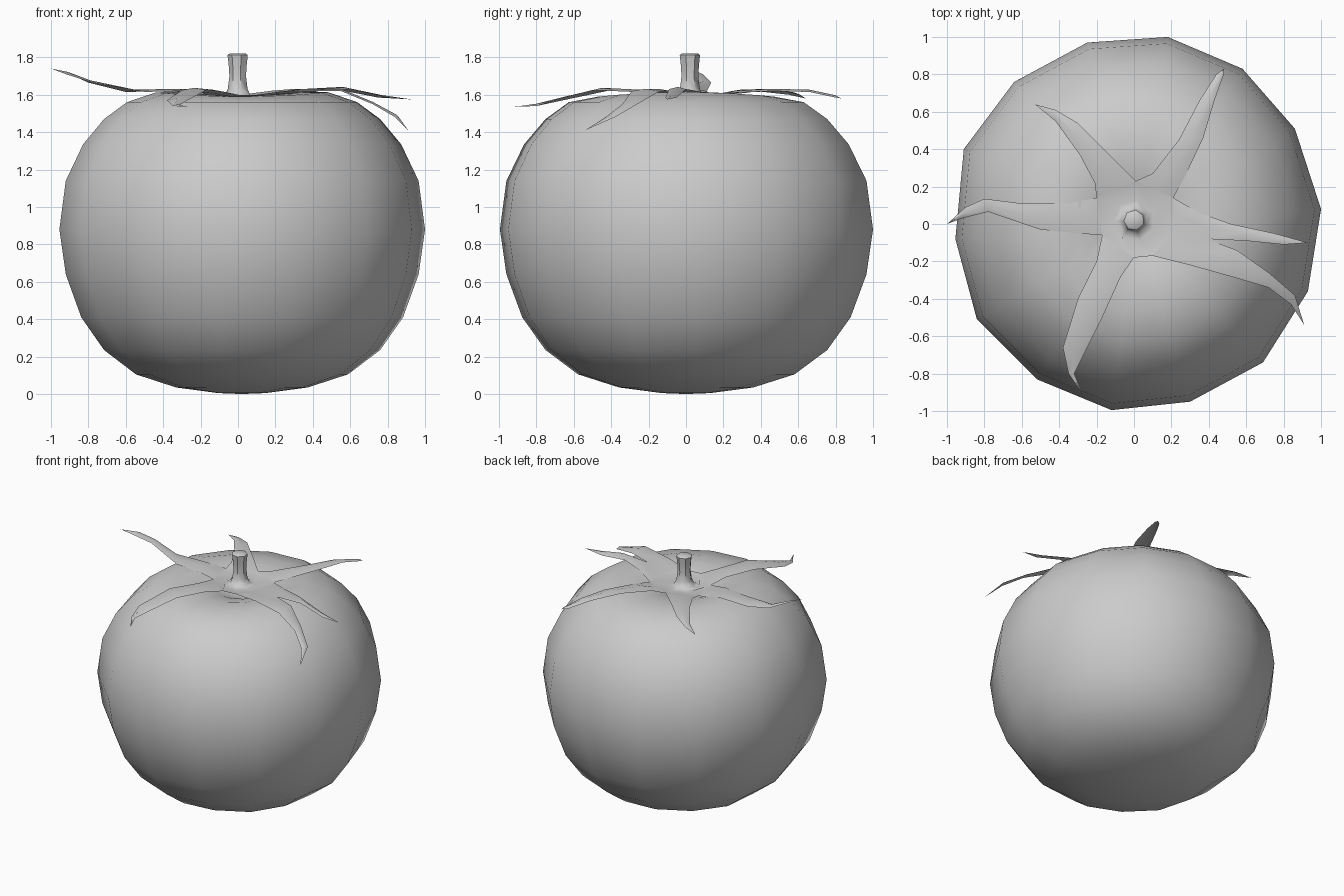
import bpy, bmesh, math
from mathutils import Vector

if "Cube" in bpy.data.objects:
    bpy.data.objects.remove(bpy.data.objects["Cube"])


def finish(name, bm, angle):
    bmesh.ops.remove_doubles(bm, verts=bm.verts, dist=0.0005)
    bmesh.ops.recalc_face_normals(bm, faces=bm.faces)
    mesh = bpy.data.meshes.new(name)
    bm.to_mesh(mesh)
    bm.free()
    ob = bpy.data.objects.new(name, mesh)
    bpy.context.collection.objects.link(ob)
    bpy.ops.object.select_all(action='DESELECT')
    ob.select_set(True)
    bpy.context.view_layer.objects.active = ob
    bpy.ops.object.shade_smooth_by_angle(angle=math.radians(angle))
    return ob


def loft(bm, rings):
    """Bridge closed rings of points; returns the vertex rings."""
    vr = [[bm.verts.new(p) for p in r] for r in rings]
    for a, b in zip(vr, vr[1:]):
        n = len(a)
        for i in range(n):
            bm.faces.new((a[i], a[(i + 1) % n], b[(i + 1) % n], b[i]))
    return vr


# Fruit body: slightly irregular 14-sided outline scaled along a profile
outline = [(.18, 1.0), (.58, .83), (.86, .51), (1.0, .08), (.93, -.36), (.69, -.74), (.30, -.95),
           (-.12, -.995), (-.52, -.83), (-.84, -.51), (-.955, -.08), (-.91, .40), (-.64, .76), (-.25, .97)]
profile = [(.13, .005), (.36, .035), (.58, .105), (.755, .235), (.88, .41), (.965, .64), (1, .88),
           (.965, 1.14), (.87, 1.335), (.755, 1.47), (.63, 1.56), (.47, 1.602), (.33, 1.605),
           (.18, 1.56), (.07, 1.51)]
rings = []
for s, z in profile:
    ring = []
    for x, y in outline:
        saddle = .012 * (x * x - y * y) if .3 < s < .6 and z > 1.5 else 0
        ring.append((x * s + .02 * (1 - s), y * s, z + saddle))
    rings.append(ring)
bm = bmesh.new()
vr = loft(bm, rings)
for r, z in ((vr[0], 0.0), (vr[-1], 1.5)):
    c = bm.verts.new((.02, 0, z))
    for i in range(len(r)):
        bm.faces.new((r[i], r[(i + 1) % len(r)], c))
finish("fruit", bm, 180)

# Calyx and stem: 7-sided stem flaring out into the sepal roots
roots = [(.21, .14), (.01, .23), (-.20, .14), (-.17, -.06), (0, -.18), (.10, -.17), (.22, -.03)]
ROOT_Z = 1.60
stem = [(.045, 1.82), (.056, 1.812), (.05, 1.76), (.046, 1.70), (.055, 1.63), (.072, 1.595), (.11, 1.58)]
rings = [[(r * math.cos(math.radians(30) + i * math.tau / 7),
           .02 + r * math.sin(math.radians(30) + i * math.tau / 7), z) for i in range(7)]
         for r, z in stem]
rings.append([(x, y, ROOT_Z) for x, y in roots])
bm = bmesh.new()
vr = loft(bm, rings)
bm.faces.new(vr[0])

# Sepals: two edges, starting at the roots and meeting at a tip (x, y, z)
sepals = [
    ([roots[1], (.10, .27), (.24, .45), (.35, .66), (.44, .80)],
     [roots[0], (.27, .25), (.37, .46), (.43, .66), (.48, .80)],
     [ROOT_Z, 1.61, 1.62, 1.615, 1.585], (.48, .83, 1.58)),
    ([roots[2], (-.21, .22), (-.29, .37), (-.42, .55)],
     [roots[1], (-.12, .36), (-.30, .54), (-.42, .61)],
     [ROOT_Z, 1.615, 1.62, 1.60], (-.53, .64, 1.58)),
    ([roots[3], (-.30, -.05), (-.50, -.03), (-.78, .065), (-.92, .03)],
     [roots[2], (-.35, .11), (-.60, .11), (-.80, .135), (-.90, .09)],
     [ROOT_Z, 1.62, 1.615, 1.665, 1.71], (-1, 0, 1.74)),
    ([roots[4], (-.07, -.28), (-.17, -.50), (-.27, -.70), (-.32, -.80)],
     [roots[3], (-.20, -.20), (-.30, -.40), (-.38, -.66), (-.35, -.80)],
     [ROOT_Z, 1.615, 1.625, 1.57, 1.54], (-.27, -.92, 1.535)),
    ([roots[5], (.30, -.22), (.55, -.29), (.72, -.34), (.84, -.43)],
     [roots[6], (.39, -.08), (.55, -.14), (.72, -.26), (.86, -.38)],
     [ROOT_Z, 1.62, 1.62, 1.55, 1.48], (.91, -.54, 1.41)),
    ([roots[6], (.39, -.08), (.60, -.09), (.80, -.11)],
     [roots[0], (.35, .06), (.52, 0), (.75, -.05)],
     [ROOT_Z, 1.62, 1.63, 1.585], (.93, -.10, 1.575)),
]
for left, right, zs, tip in sepals:
    L = [bm.verts.new((*p, z)) for p, z in zip(left, zs)]
    R = [bm.verts.new((*p, z)) for p, z in zip(right, zs)]
    # shallow crease along the middle, kept flat at the root
    M = [bm.verts.new((a.co + b.co) / 2 + Vector((0, 0, .012 if i else 0)))
         for i, (a, b) in enumerate(zip(L, R))]
    t = bm.verts.new(tip)
    for a, b in ((L, M), (M, R)):
        for i in range(len(a) - 1):
            bm.faces.new((a[i], b[i], b[i + 1], a[i + 1]))
        bm.faces.new((a[-1], b[-1], t))
finish("calyx_and_stem", bm, 50)
